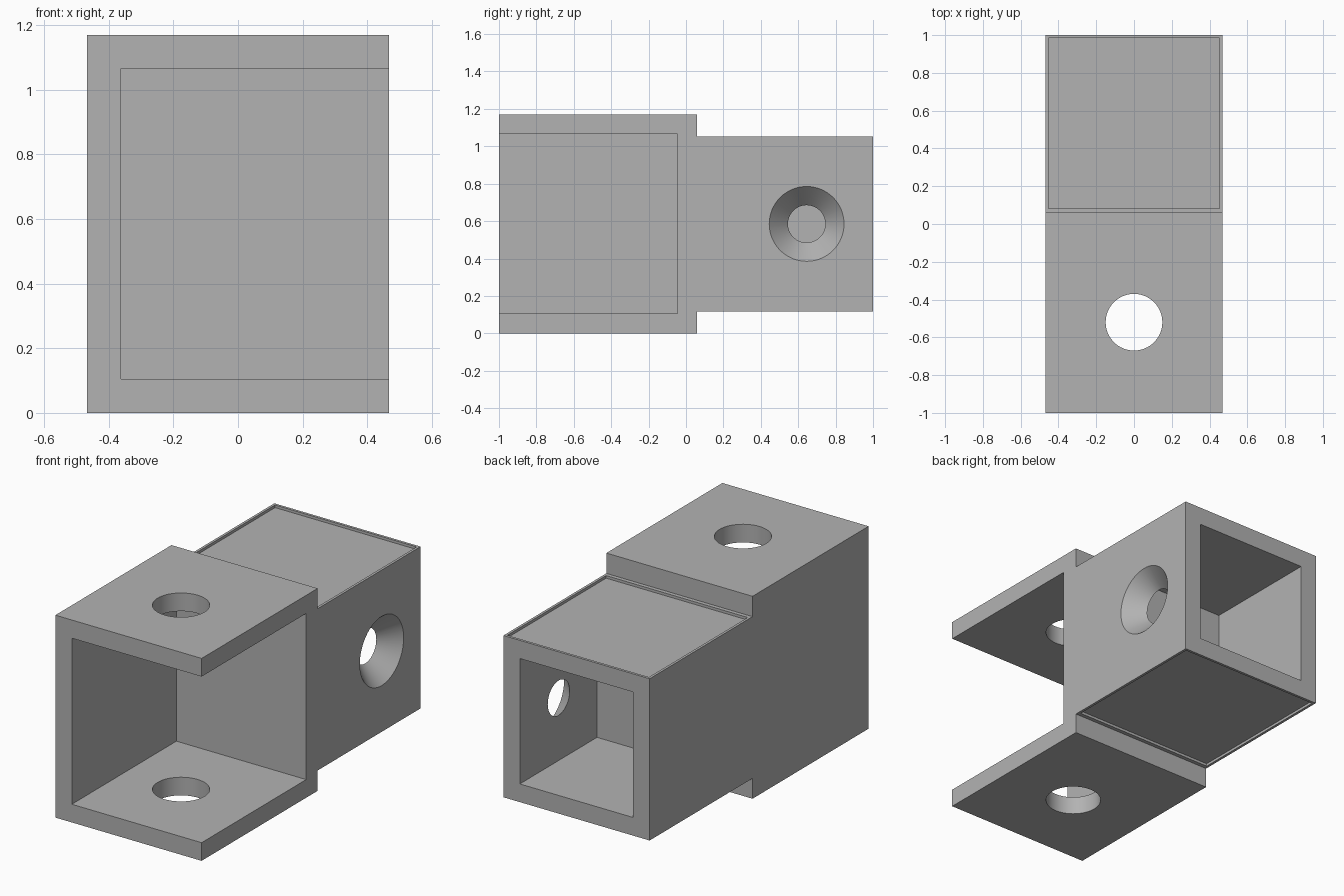
import bpy
import math

cube = bpy.data.objects.get("Cube")
if cube:
    bpy.data.objects.remove(cube, do_unlink=True)

W = 0.4675         # half width
H = 1.17           # full height
T = 0.105          # wall thickness
STEP = 0.1175      # height of the step down to the rear block
OVER = 0.05        # cutter overshoot

grey = bpy.data.materials.new("plain grey")
grey.use_nodes = True
colour = (0.448, 0.448, 0.448, 1)
grey.diffuse_color = colour
grey.node_tree.nodes["Principled BSDF"].inputs["Base Color"].default_value = colour


def box(name, lo, hi):
    """Box between two opposite corners."""
    bpy.ops.mesh.primitive_cube_add(size=1)
    ob = bpy.context.object
    ob.name = name
    ob.location = [(a + b) / 2 for a, b in zip(lo, hi)]
    ob.scale = [b - a for a, b in zip(lo, hi)]
    bpy.ops.object.transform_apply(location=True, rotation=True, scale=True)
    return ob


def combine(body, other, operation):
    """Boolean the other object into the body and remove it."""
    mod = body.modifiers.new(operation.title(), 'BOOLEAN')
    mod.operation = operation
    mod.solver = 'EXACT'
    mod.object = other
    bpy.ops.object.select_all(action='DESELECT')
    bpy.context.view_layer.objects.active = body
    body.select_set(True)
    bpy.ops.object.modifier_apply(modifier=mod.name)
    bpy.data.objects.remove(other, do_unlink=True)


# Tall front bracket joined to the lower rear block
body = box("bracket_body", (-W, -1, 0), (W, 0.06, H))
combine(body, box("rear_block", (-W, 0, STEP), (W, 1, H - STEP)), 'UNION')

# Front opening, also open on the left side
combine(body, box("front_cavity", (-W + T, -1 - OVER, T),
                  (W + OVER, 0.06 - T, H - T)), 'DIFFERENCE')

# Rear pocket
combine(body, box("rear_pocket", (-W + T, 0.295, STEP + T),
                  (W - T, 1 + OVER, H - STEP - T)), 'DIFFERENCE')

# Shallow rimmed recesses on the top and bottom of the rear block
DEPTH = 0.015
for lo, hi in ((H - STEP - DEPTH, H - STEP + OVER), (STEP - OVER, STEP + DEPTH)):
    combine(body, box("recess", (-W + 0.015, 0.083, lo),
                      (W - 0.015, 0.985, hi)), 'DIFFERENCE')

# Round hole through both front plates
bpy.ops.mesh.primitive_cylinder_add(vertices=64, radius=0.15, depth=H + 0.2,
                                    location=(0, -0.52, H / 2))
combine(body, bpy.context.object, 'DIFFERENCE')

# Countersunk hole in the side of the rear block, 0.2 radius outside, 0.1 inside
slope = 0.1 / T
inner, outer = W - T - 0.02, W + 0.02
bpy.ops.mesh.primitive_cone_add(vertices=64,
                                radius1=0.1 - 0.02 * slope,
                                radius2=0.2 + 0.02 * slope,
                                depth=outer - inner,
                                location=((inner + outer) / 2, 0.645, H / 2),
                                rotation=(0, math.pi / 2, 0))
combine(body, bpy.context.object, 'DIFFERENCE')

# Finish
body.data.materials.clear()
body.data.materials.append(grey)
bpy.ops.object.select_all(action='DESELECT')
body.select_set(True)
bpy.context.view_layer.objects.active = body
bpy.ops.object.shade_smooth_by_angle(angle=math.radians(30))
